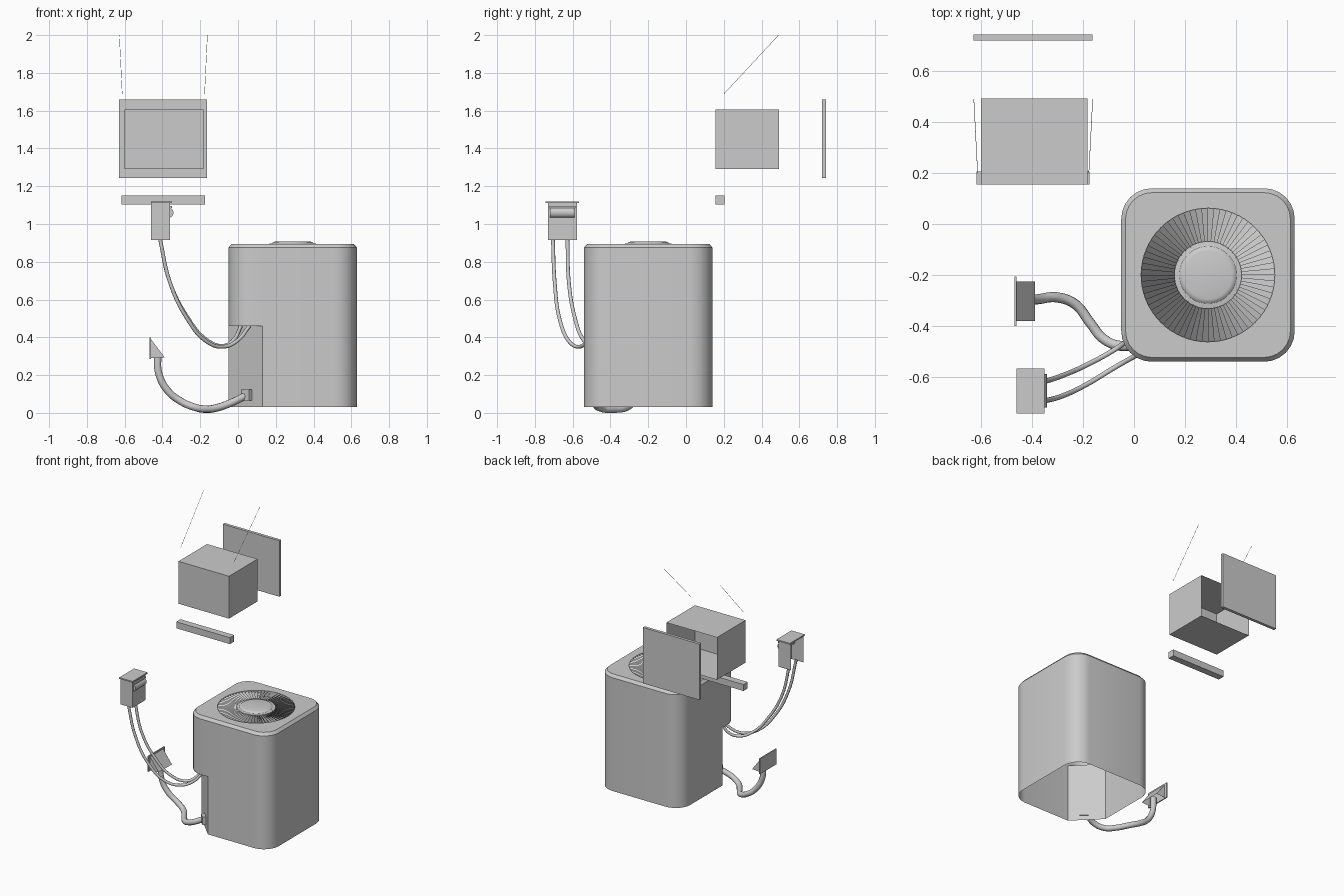
import bpy, bmesh, math
from mathutils import Vector
from math import sin, cos, pi

if "Cube" in bpy.data.objects:
    bpy.data.objects.remove(bpy.data.objects["Cube"])


def finish(name, bm, smooth=False):
    bmesh.ops.recalc_face_normals(bm, faces=bm.faces[:])
    me = bpy.data.meshes.new(name)
    bm.to_mesh(me)
    bm.free()
    ob = bpy.data.objects.new(name, me)
    bpy.context.collection.objects.link(ob)
    bpy.context.view_layer.objects.active = ob
    bpy.ops.object.select_all(action='DESELECT')
    ob.select_set(True)
    if smooth:
        bpy.ops.object.shade_smooth_by_angle(angle=math.radians(35))
    return ob


def box(name, lo, hi, open_dirs=()):
    """Box between two corners; faces pointing along open_dirs are left off."""
    bm = bmesh.new()
    bmesh.ops.create_cube(bm, size=1)
    bm.normal_update()
    gone = [f for f in bm.faces for d in open_dirs if f.normal.dot(Vector(d)) > 0.9]
    bmesh.ops.delete(bm, geom=gone, context='FACES')
    for v in bm.verts:
        v.co = Vector([(a + b) / 2 + c * (b - a) for a, b, c in zip(lo, hi, v.co)])
    return finish(name, bm)


def tube(name, pts, r):
    cu = bpy.data.curves.new(name, 'CURVE')
    cu.dimensions = '3D'
    cu.bevel_depth = r
    cu.bevel_resolution = 3
    cu.use_fill_caps = True
    cu.resolution_u = 8
    sp = cu.splines.new('BEZIER')
    sp.bezier_points.add(len(pts) - 1)
    for p, co in zip(sp.bezier_points, pts):
        p.co = co
        p.handle_left_type = p.handle_right_type = 'AUTO'
    ob = bpy.data.objects.new(name, cu)
    bpy.context.collection.objects.link(ob)
    bpy.ops.object.select_all(action='DESELECT')
    bpy.context.view_layer.objects.active = ob
    ob.select_set(True)
    bpy.ops.object.convert(target='MESH')
    bpy.ops.object.shade_smooth_by_angle(angle=math.radians(50))


def bridge(bm, a, b):
    n = len(a)
    for i in range(n):
        j = (i + 1) % n
        bm.faces.new((a[i], a[j], b[j], b[i]))


def ring(bm, r, z, n=64):
    return [bm.verts.new((CX + r * cos(2 * pi * i / n), CY + r * sin(2 * pi * i / n), z))
            for i in range(n)]


CX, CY, H = 0.29, -0.2, 0.34      # cabinet centre and half width
SEG, NOTCH = 6, 0.18


def outline(inset=0.0):
    """Rounded square; the front-left arc (first) is bracketed by notch points."""
    r, h = 0.12 - inset, H - inset
    pts = []
    for k in range(4):
        a0 = pi + k * pi / 2
        sx, sy = [(-1, -1), (1, -1), (1, 1), (-1, 1)][k]
        for i in range(SEG + 1):
            a = a0 + i * pi / 2 / SEG
            pts.append((CX + sx * (h - r) + r * cos(a), CY + sy * (h - r) + r * sin(a)))
        if k == 0:
            pts.insert(0, (CX - h, CY - H + NOTCH))
            pts.append((CX - H + NOTCH, CY - h))
    return pts


# Cabinet: open bottom, diagonal service notch, bevelled top with fan opening
bm = bmesh.new()
mid, up = ([bm.verts.new((x, y, z)) for x, y in outline()] for z in (0.46, 0.875))
rim = [bm.verts.new((x, y, 0.895)) for x, y in outline(0.017)]
bridge(bm, mid, up)
bridge(bm, up, rim)
last = SEG + 2
keep = [mid[0]] + mid[last:]
low = [bm.verts.new((v.co.x, v.co.y, 0.03)) for v in keep]
bridge(bm, low, keep)
bm.faces.new(mid[:last + 1])
hole, throat = ring(bm, 0.262, 0.895), ring(bm, 0.262, 0.85)
loops = []
for lp in (rim, hole):
    for i in range(len(lp)):
        p = (lp[i], lp[(i + 1) % len(lp)])
        loops.append(bm.edges.get(p) or bm.edges.new(p))
bmesh.ops.triangle_fill(bm, use_beauty=True, edges=loops, normal=(0, 0, 1))
bridge(bm, hole, throat)
finish("cabinet", bm, True)

# Radial louvres of the fan grille
bm = bmesh.new()
N = 68
for i in range(N):
    a, b = 2 * pi * i / N, 2 * pi * (i + 1.1) / N
    bm.faces.new([bm.verts.new((CX + r * cos(t), CY + r * sin(t), z))
                  for r, t, z in ((0.128, a, 0.895), (0.263, a, 0.895),
                                  (0.263, b, 0.87), (0.128, b, 0.875))])
finish("fan_louvres", bm)

# Fan hub cap
bm = bmesh.new()
rs = [ring(bm, r, z) for r, z in ((0.132, 0.865), (0.132, 0.894), (0.112, 0.897),
                                  (0.105, 0.904), (0.094, 0.907))]
for a, b in zip(rs, rs[1:]):
    bridge(bm, a, b)
bm.faces.new(rs[-1])
finish("fan_hub", bm, True)

# Service valve plate on the notch panel
plate = box("valve_plate", (-0.03, -0.02, -0.03), (0.03, 0.01, 0.03))
plate.location = (0.05, -0.465, 0.095)
plate.rotation_euler = (0, 0, -pi / 4)

# Disconnect switch box: open back, lid and round pull handle
box("disconnect_box", (-0.46, -0.73, 0.915), (-0.36, -0.578, 1.112), [(-1, 0, 0), (0, 0, -1)])
box("disconnect_lid", (-0.46, -0.743, 1.11), (-0.35, -0.567, 1.12))
bm = bmesh.new()
bmesh.ops.create_cone(bm, cap_ends=True, segments=24, radius1=0.028, radius2=0.028, depth=0.13)
for v in bm.verts:
    x, y, z = v.co
    v.co = (-0.37 + x, -0.654 + z, 1.06 + y)
finish("disconnect_handle", bm, True)
box("disconnect_ridge", (-0.36, -0.722, 1.085), (-0.35, -0.586, 1.095))

# Electrical conduits
tube("conduit_inner", [(-0.415, -0.628, 0.93), (-0.36, -0.62, 0.69), (-0.27, -0.59, 0.51),
                       (-0.17, -0.545, 0.39), (-0.08, -0.495, 0.355),
                       (-0.02, -0.455, 0.39), (0.015, -0.44, 0.46)], 0.01)
tube("conduit_outer", [(-0.415, -0.705, 0.93), (-0.36, -0.695, 0.69), (-0.27, -0.67, 0.5),
                       (-0.17, -0.62, 0.38), (-0.08, -0.565, 0.35),
                       (0.0, -0.52, 0.385), (0.06, -0.49, 0.46)], 0.01)

# Refrigerant line and its wall hood
tube("refrigerant_line", [(-0.425, -0.302, 0.31), (-0.42, -0.302, 0.21), (-0.37, -0.294, 0.115),
                          (-0.3, -0.288, 0.06), (-0.23, -0.315, 0.03), (-0.17, -0.39, 0.02),
                          (-0.12, -0.45, 0.025), (-0.05, -0.478, 0.048),
                          (0.04, -0.46, 0.09)], 0.02)
bm = bmesh.new()
a, b = ([bm.verts.new((x, y, z)) for x, z in ((-0.46, 0.39), (-0.388, 0.293), (-0.46, 0.29))]
        for y in (-0.38, -0.225))
bm.faces.new(a)
bm.faces.new(b)
bm.faces.new((a[0], a[1], b[1], b[0]))
finish("line_hood", bm)
box("line_hood_plate", (-0.468, -0.4, 0.285), (-0.46, -0.205, 0.4))

# Wall cabinet (open back), back panel and rail
box("duct_box", (-0.6, 0.155, 1.29), (-0.183, 0.492, 1.606), [(0, 1, 0)])
box("back_panel", (-0.63, 0.72, 1.243), (-0.163, 0.742, 1.66))
box("support_rail", (-0.618, 0.155, 1.102), (-0.175, 0.205, 1.15))

# Thin hanging wires
for side, s in (("left", -1), ("right", 1)):
    tube("hanging_wire_" + side, [(-0.395 + s * 0.218, 0.2, 1.688),
                                  (-0.395 + s * 0.233, 0.49, 2.0)], 0.001)
